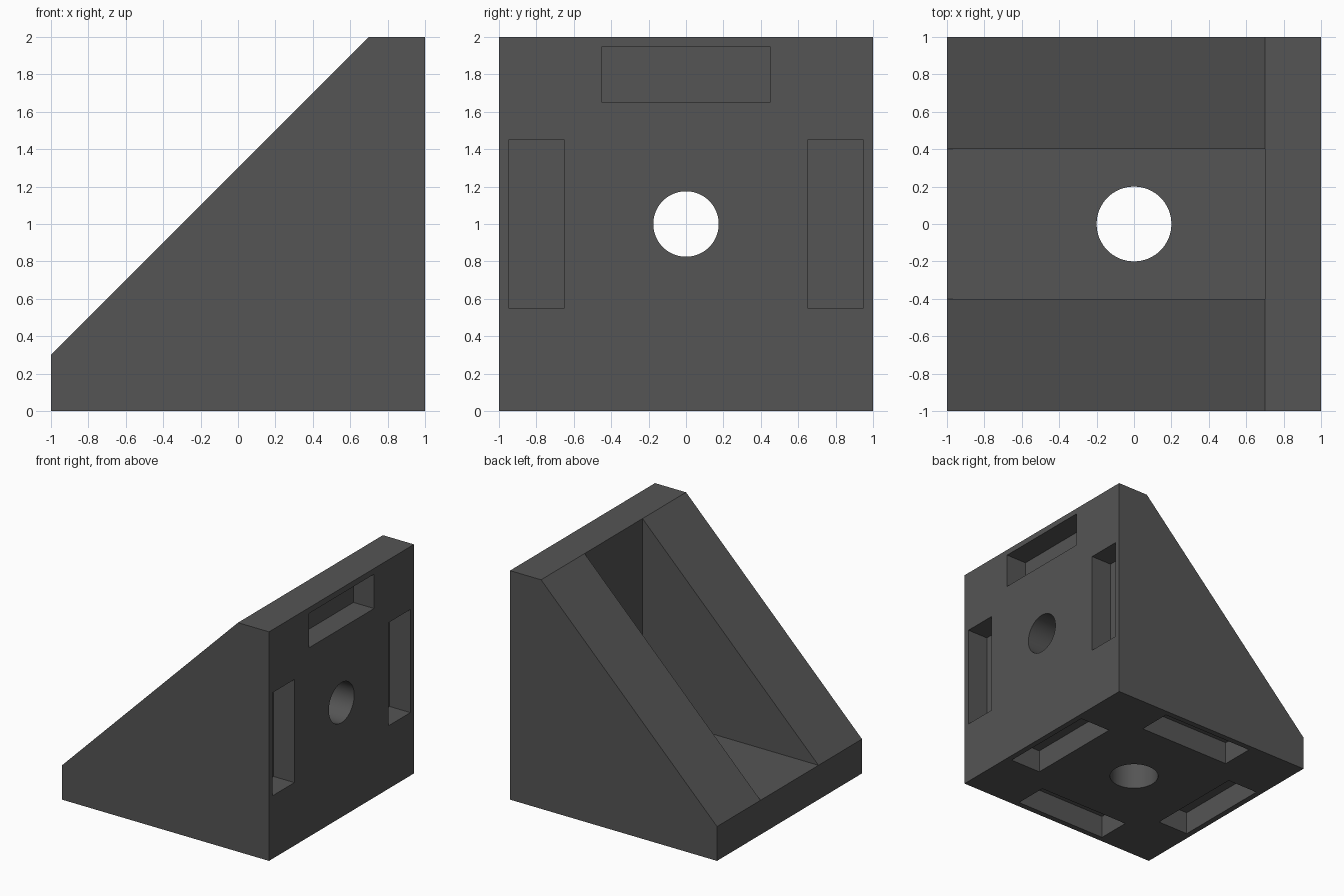
import bpy, bmesh, math

if "Cube" in bpy.data.objects:
    bpy.data.objects.remove(bpy.data.objects["Cube"])


def prism(name, profile, half_width):
    """Extrude an XZ profile symmetrically along Y."""
    bm = bmesh.new()
    face = bm.faces.new([bm.verts.new((x, -half_width, z)) for x, z in profile])
    ext = bmesh.ops.extrude_face_region(bm, geom=[face])
    verts = [v for v in ext["geom"] if isinstance(v, bmesh.types.BMVert)]
    bmesh.ops.translate(bm, verts=verts, vec=(0, 2 * half_width, 0))
    bmesh.ops.recalc_face_normals(bm, faces=bm.faces)
    mesh = bpy.data.meshes.new(name)
    bm.to_mesh(mesh)
    bm.free()
    obj = bpy.data.objects.new(name, mesh)
    bpy.context.collection.objects.link(obj)
    return obj


def box(lo, hi):
    """Box cutter between two corners."""
    bpy.ops.mesh.primitive_cube_add(size=1, location=[(a + b) / 2 for a, b in zip(lo, hi)])
    obj = bpy.context.object
    obj.scale = [b - a for a, b in zip(lo, hi)]
    return obj


def drill(radius, location, rotation=(0, 0, 0)):
    """Cylinder cutter for a bolt hole."""
    bpy.ops.mesh.primitive_cylinder_add(vertices=64, radius=radius, depth=0.7,
                                        location=location, rotation=rotation)
    return bpy.context.object


# Wedge-shaped bracket body
bracket = prism("corner_bracket", [(-1, 0), (1, 0), (1, 2), (0.7, 2), (-1, 0.3)], 1)

# Open channel between the two gusset walls
cutters = [prism("channel", [(-1.5, 0.3), (0.7, 0.3), (0.7, 2.5), (-1.5, 2.5)], 0.4)]

# Bolt holes through the base and the upright
cutters.append(drill(0.2, (0, 0, 0)))
cutters.append(drill(0.175, (1, 0, 1), (0, math.pi / 2, 0)))

# Blind slots: 0.9 x 0.3, 0.2 deep, near each face edge
L, A, B, D = 0.45, 0.65, 0.95, 0.2
for s in (-1, 1):
    near, far = sorted((s * A, s * B))
    cutters.append(box((-L, near, -D), (L, far, D)))              # base, along x
    cutters.append(box((near, -L, -D), (far, L, D)))              # base, along y
    cutters.append(box((1 - D, near, 1 - L), (1 + D, far, 1 + L)))  # upright sides
cutters.append(box((1 - D, -L, 1 + A), (1 + D, L, 1 + B)))        # upright top

# Apply the cuts and discard the cutters
bpy.context.view_layer.objects.active = bracket
for cutter in cutters:
    cutter.hide_render = True
    mod = bracket.modifiers.new("cut", "BOOLEAN")
    mod.operation = "DIFFERENCE"
    mod.solver = "EXACT"
    mod.object = cutter
    bpy.ops.object.modifier_apply(modifier=mod.name)
    bpy.data.objects.remove(cutter, do_unlink=True)

# Dark grey finish, smooth holes with sharp edges
mat = bpy.data.materials.new("dark_grey")
mat.diffuse_color = (0.09, 0.09, 0.09, 1)
mat.use_nodes = True
mat.node_tree.nodes["Principled BSDF"].inputs["Base Color"].default_value = mat.diffuse_color
bracket.data.materials.clear()
bracket.data.materials.append(mat)
bpy.ops.object.select_all(action="DESELECT")
bracket.select_set(True)
bpy.ops.object.shade_smooth_by_angle(angle=math.radians(30))
